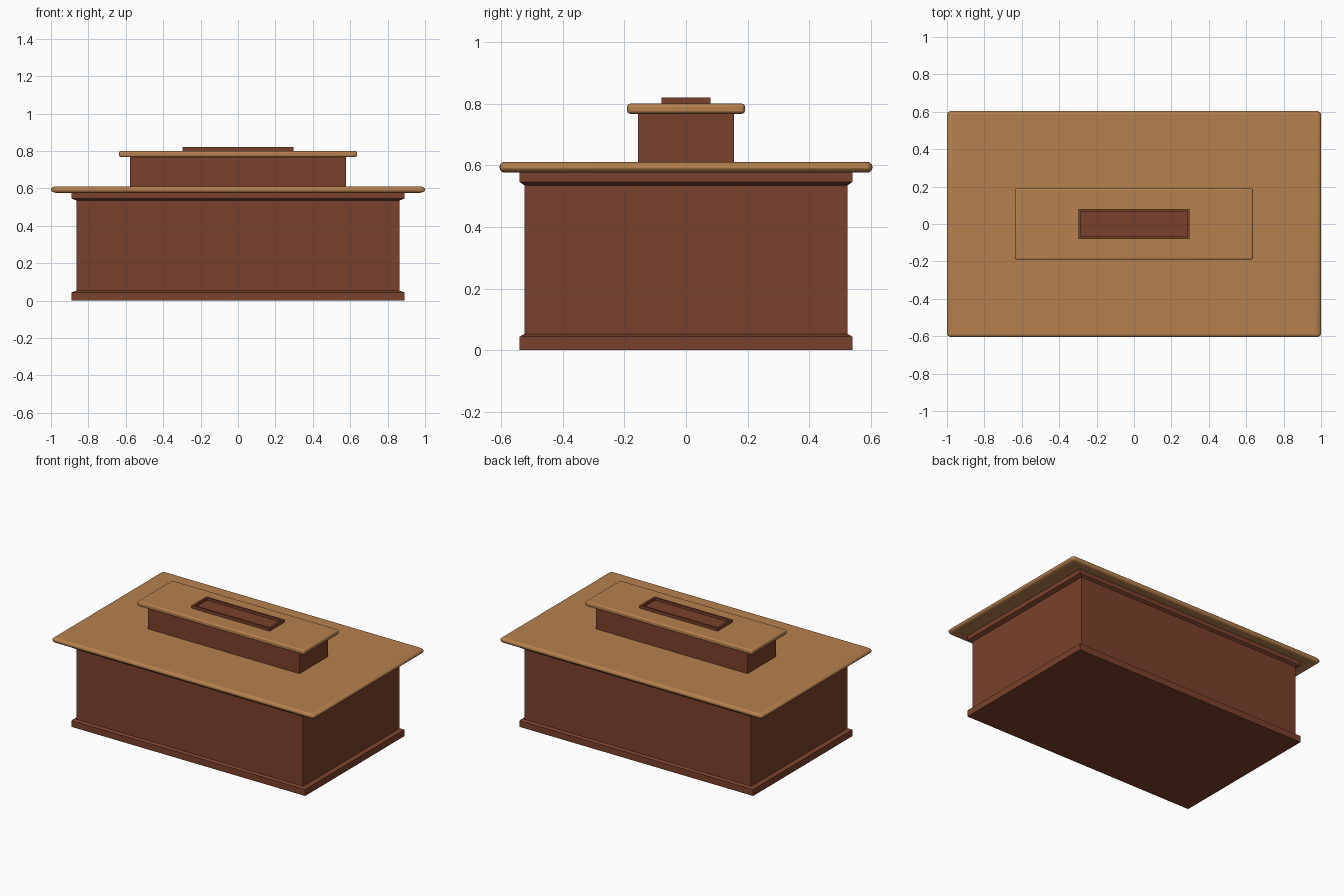
import bpy, bmesh

if "Cube" in bpy.data.objects:
    bpy.data.objects.remove(bpy.data.objects["Cube"])


def material(name, color):
    m = bpy.data.materials.new(name)
    m.diffuse_color = (*color, 1)
    m.use_nodes = True
    m.node_tree.nodes["Principled BSDF"].inputs["Base Color"].default_value = m.diffuse_color
    return m


BROWN = material("dark_wood", (0.195, 0.053, 0.025))
TAN = material("light_wood", (0.47, 0.22, 0.075))


def loft(name, rings, mat):
    """Stack rectangles (half x, half y, z) into a closed solid."""
    bm = bmesh.new()
    loops = [[bm.verts.new((sx * x, sy * y, z))
              for sx, sy in ((-1, -1), (1, -1), (1, 1), (-1, 1))]
             for x, y, z in rings]
    for a, b in zip(loops, loops[1:]):
        for i in range(4):
            j = (i + 1) % 4
            bm.faces.new((a[i], a[j], b[j], b[i]))
    bm.faces.new(loops[0][::-1])
    bm.faces.new(loops[-1])
    mesh = bpy.data.meshes.new(name)
    bm.to_mesh(mesh)
    bm.free()
    mesh.materials.append(mat)
    obj = bpy.data.objects.new(name, mesh)
    bpy.context.collection.objects.link(obj)
    return obj


def slab(name, hx, hy, z0, z1, radii):
    """Rounded board; the object scale stretches the bevel to radii (x, y, z)."""
    w = radii[0]
    s = [r / w for r in radii]
    hz = (z1 - z0) / 2
    obj = loft(name, [(hx, hy / s[1], -hz / s[2]), (hx, hy / s[1], hz / s[2])], TAN)
    obj.scale = s
    obj.location.z = (z0 + z1) / 2
    bev = obj.modifiers.new("round", "BEVEL")
    bev.width, bev.segments = w, 4
    bpy.context.view_layer.objects.active = obj
    obj.select_set(True)
    bpy.ops.object.shade_smooth_by_angle()
    obj.select_set(False)


# Counter body with plinth and cornice moulding
loft("counter_body", [(0.89, 0.54, 0), (0.89, 0.54, 0.044), (0.863, 0.524, 0.053),
                      (0.863, 0.524, 0.535), (0.89, 0.54, 0.546),
                      (0.89, 0.54, 0.58)], BROWN)
# Large rounded top
slab("counter_top", 1.0, 0.605, 0.576, 0.611, (0.03, 0.018, 0.016))

# Raised shelf on top
loft("shelf_body", [(0.577, 0.155, 0.605), (0.577, 0.155, 0.772)], BROWN)
slab("shelf_top", 0.637, 0.191, 0.767, 0.80, (0.014, 0.010, 0.010))

# Shallow tray: outer wall, rim, then down to the recessed floor
loft("tray", [(0.297, 0.08, 0.795), (0.297, 0.08, 0.82), (0.283, 0.067, 0.82),
              (0.283, 0.067, 0.803)], BROWN)
